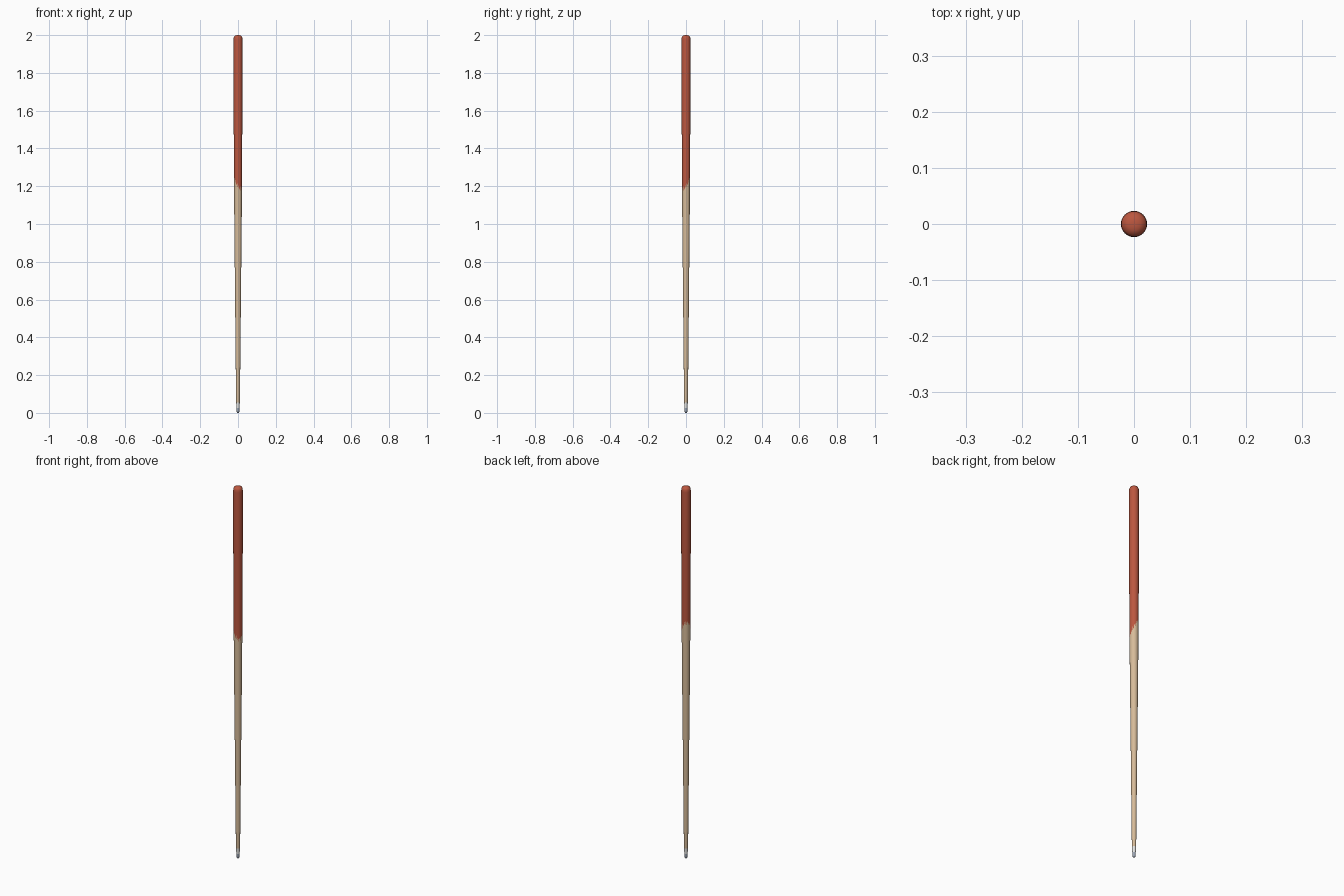
import bpy, math

if "Cube" in bpy.data.objects:
    bpy.data.objects.remove(bpy.data.objects["Cube"])

N = 32  # sides around the stick


def material(name, rgb):
    m = bpy.data.materials.new(name)
    m.diffuse_color = (*rgb, 1)
    m.use_nodes = True
    m.node_tree.nodes["Principled BSDF"].inputs["Base Color"].default_value = m.diffuse_color
    return m


red = material("red grip", (0.50, 0.095, 0.05))
wood = material("pale wood", (0.68, 0.50, 0.32))
white = material("white ferrule", (0.78, 0.78, 0.76))
grey = material("blue grey tip", (0.33, 0.38, 0.46))


def lathe(name, rings, mat, cap_low=False, cap_high=False):
    """Rings are (radius, height); height may be a function of the column."""
    verts, faces = [], []
    for r, z in rings:
        for i in range(N):
            a = 2 * math.pi * i / N
            verts.append((r * math.cos(a), r * math.sin(a), z(i) if callable(z) else z))
    for k in range(len(rings) - 1):
        for i in range(N):
            j = (i + 1) % N
            faces.append((k * N + i, k * N + j, (k + 1) * N + j, (k + 1) * N + i))
    if cap_low:
        faces.append(tuple(reversed(range(N))))
    if cap_high:
        faces.append(tuple(range(len(verts) - N, len(verts))))
    mesh = bpy.data.meshes.new(name)
    mesh.from_pydata(verts, [], faces)
    mesh.materials.append(mat)
    obj = bpy.data.objects.new(name, mesh)
    bpy.context.collection.objects.link(obj)
    bpy.context.view_layer.objects.active = obj
    obj.select_set(True)
    bpy.ops.object.shade_smooth_by_angle(angle=math.radians(40))
    obj.select_set(False)


# Slanted, toothed seam between grip and shaft, lowest at the front right
def seam(i):
    a = 2 * math.pi * i / N
    return 1.23 - 0.045 * math.cos(a + math.pi / 4) + (0.012 if i % 2 else -0.012)


lathe("leather_tip", [(0.004, 0), (0.0065, 0.004), (0.0077, 0.012), (0.008, 0.025)],
      grey, cap_low=True)
lathe("ferrule", [(0.008, 0.025), (0.0095, 0.055)], white)
lathe("shaft", [(0.0095, 0.055), (0.0107, 0.1), (0.0135, 0.4), (0.0165, 0.7),
                (0.0195, 1.0), (0.0213, seam)], wood)
lathe("grip", [(0.0213, seam), (0.0222, 1.4), (0.0232, 1.65), (0.0234, 1.975),
               (0.0225, 1.987), (0.019, 1.995), (0.011, 1.999), (0.004, 2.0)],
      red, cap_high=True)
